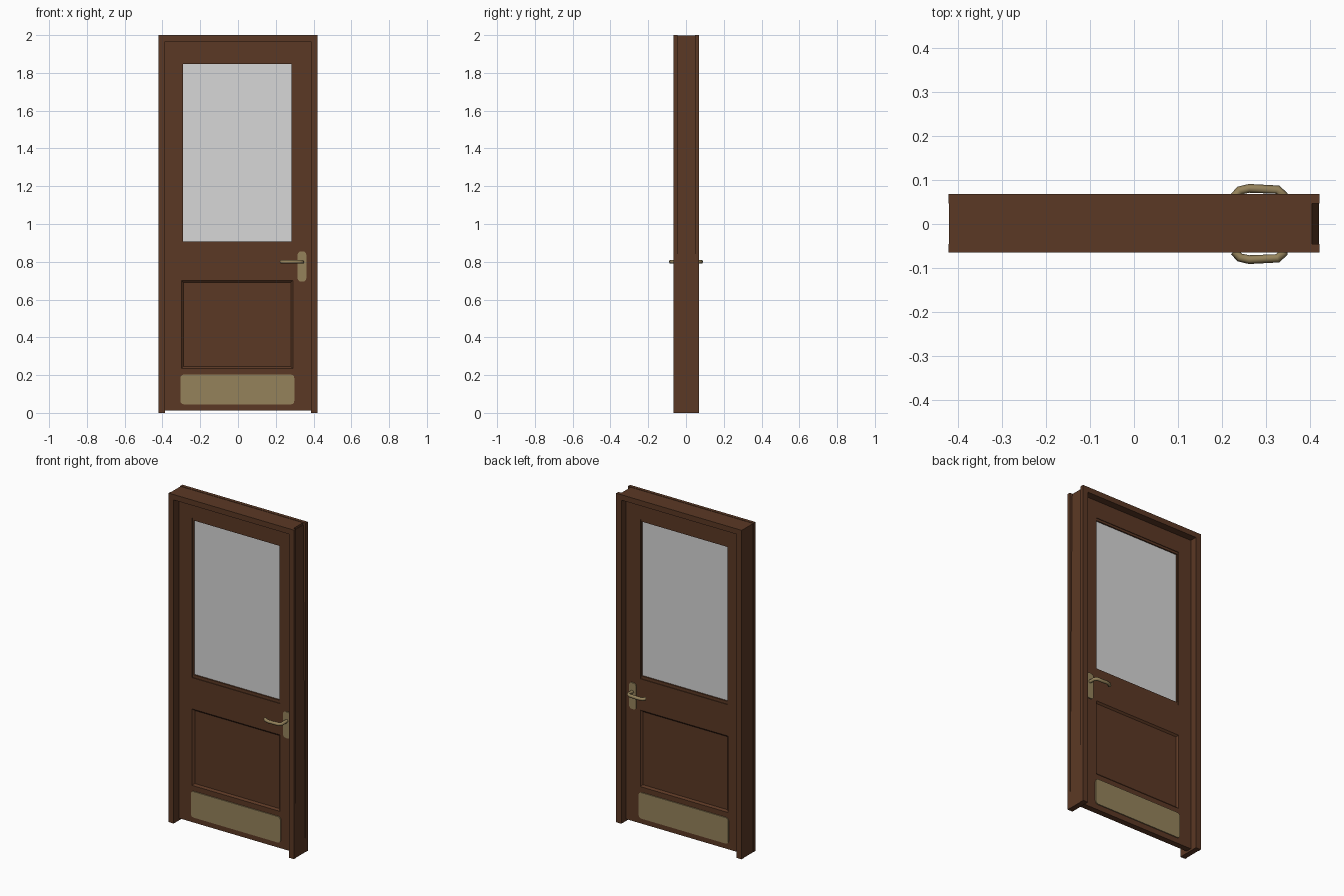
import bpy, bmesh, math
from mathutils import Vector

if "Cube" in bpy.data.objects:
    bpy.data.objects.remove(bpy.data.objects["Cube"])


def material(name, rgb):
    m = bpy.data.materials.new(name)
    m.diffuse_color = (*rgb, 1)
    m.use_nodes = True
    m.node_tree.nodes["Principled BSDF"].inputs["Base Color"].default_value = m.diffuse_color
    return m


WOOD = material("brown_wood", (0.105, 0.040, 0.018))
BRASS = material("dull_brass", (0.30, 0.225, 0.105))
GLASS = material("pale_glass", (0.68, 0.68, 0.68))

DOOR_F, DOOR_B = -0.012, 0.024      # door faces
DOOR_MID = (DOOR_F + DOOR_B) / 2


def finish(name, bm, mat):
    bmesh.ops.recalc_face_normals(bm, faces=bm.faces)
    me = bpy.data.meshes.new(name)
    bm.to_mesh(me)
    bm.free()
    me.materials.append(mat)
    ob = bpy.data.objects.new(name, me)
    bpy.context.collection.objects.link(ob)
    return ob


def box_bm(x, y, z):
    bm = bmesh.new()
    bmesh.ops.create_cube(bm, size=1)
    for v in bm.verts:
        v.co = [r[0] if c < 0 else r[1] for c, r in zip(v.co, (x, y, z))]
    return bm


def box(name, x, y, z, mat=WOOD):
    return finish(name, box_bm(x, y, z), mat)


def rounded_plate(name, x, y, z, radius, mat, steps=3):
    """Upright plate with rounded corners, extruded along y."""
    bm = bmesh.new()
    pts = []
    centres = ((x[1] - radius, z[1] - radius), (x[0] + radius, z[1] - radius),
               (x[0] + radius, z[0] + radius), (x[1] - radius, z[0] + radius))
    for q, (cx, cz) in enumerate(centres):
        for i in range(steps + 1):
            a = (q + i / steps) * math.pi / 2
            pts.append((cx + radius * math.cos(a), y[0], cz + radius * math.sin(a)))
    face = bm.faces.new([bm.verts.new(p) for p in pts])
    ext = bmesh.ops.extrude_face_region(bm, geom=[face])
    for v in ext["geom"]:
        if isinstance(v, bmesh.types.BMVert):
            v.co.y = y[1]
    return finish(name, bm, mat)


def sloped_panel(name, x, y, z, rim, depth, mat):
    """Board whose front and back sink inward behind a sloped rim."""
    bm = box_bm(x, y, z)
    bm.normal_update()
    faces = [f for f in bm.faces if abs(f.normal.y) > 0.9]
    bmesh.ops.inset_individual(bm, faces=faces, thickness=rim, depth=-depth)
    return finish(name, bm, mat)


# Frame casings, front and back
for side, y in (("front", (-0.065, -0.045)), ("back", (0.047, 0.068))):
    box(side + "_left_casing", (-0.422, -0.387), y, (0, 2))
    box(side + "_right_casing", (0.387, 0.422), y, (0, 2))
    box(side + "_top_casing", (-0.387, 0.387), y, (1.967, 2))

# Frame core; the right jamb leans away from the casing edge toward the top
core = (-0.045, 0.047)
box("left_jamb", (-0.420, -0.387), core, (0, 1.998))
bm = box_bm((0.387, 0.420), core, (0, 1.985))
for v in bm.verts:
    if v.co.x > 0.4 and v.co.z > 1:
        v.co.x = 0.406
finish("right_jamb", bm, WOOD)
box("head_jamb", (-0.387, 0.404), core, (1.967, 1.998))

# Door leaf
leaf = (DOOR_F, DOOR_B)
box("left_stile", (-0.387, -0.300), leaf, (0.012, 1.967))
box("right_stile", (0.290, 0.387), leaf, (0.012, 1.967))
for name, z in (("bottom_rail", (0.012, 0.235)), ("lock_rail", (0.70, 0.89)),
                ("top_rail", (1.86, 1.967))):
    box(name, (-0.300, 0.290), leaf, z)
sloped_panel("lower_panel", (-0.300, 0.290), leaf, (0.235, 0.70), 0.015, 0.010, WOOD)

# Window with thin beads around the pane
for name, x, z in (("bead_left", (-0.300, -0.292), (0.89, 1.86)),
                   ("bead_right", (0.284, 0.290), (0.89, 1.86)),
                   ("bead_bottom", (-0.292, 0.284), (0.89, 0.908)),
                   ("bead_top", (-0.292, 0.284), (1.846, 1.86))):
    box(name, x, (DOOR_F + 0.004, DOOR_B - 0.004), z)
box("window_pane", (-0.296, 0.287), (DOOR_MID - 0.006, DOOR_MID + 0.006), (0.90, 1.85), GLASS)

# Brass fittings on both faces
for side, face, s in (("front", DOOR_F, -1), ("back", DOOR_B, 1)):
    plate = (face, face + s * 0.006)
    rounded_plate(side + "_kick_plate", (-0.305, 0.298), plate, (0.045, 0.203), 0.018, BRASS)
    rounded_plate(side + "_handle_plate", (0.315, 0.362), plate, (0.695, 0.855), 0.018, BRASS)

    # Lever swept along a bent path
    tip = s * 0.081
    path = [(0.340, face), (0.340, s * 0.066), (0.326, tip - s * 0.003),
            (0.262, tip), (0.240, s * 0.076), (0.228, s * 0.062)]
    curve = bpy.data.curves.new(side + "_lever", "CURVE")
    curve.dimensions = "3D"
    curve.bevel_depth = 0.010
    curve.bevel_resolution = 1
    curve.use_fill_caps = True
    sp = curve.splines.new("POLY")
    sp.points.add(len(path) - 1)
    for p, (px, py) in zip(sp.points, path):
        p.co = (px, py, 0.80, 1)
    curve.materials.append(BRASS)
    lever = bpy.data.objects.new(side + "_lever", curve)
    bpy.context.collection.objects.link(lever)
